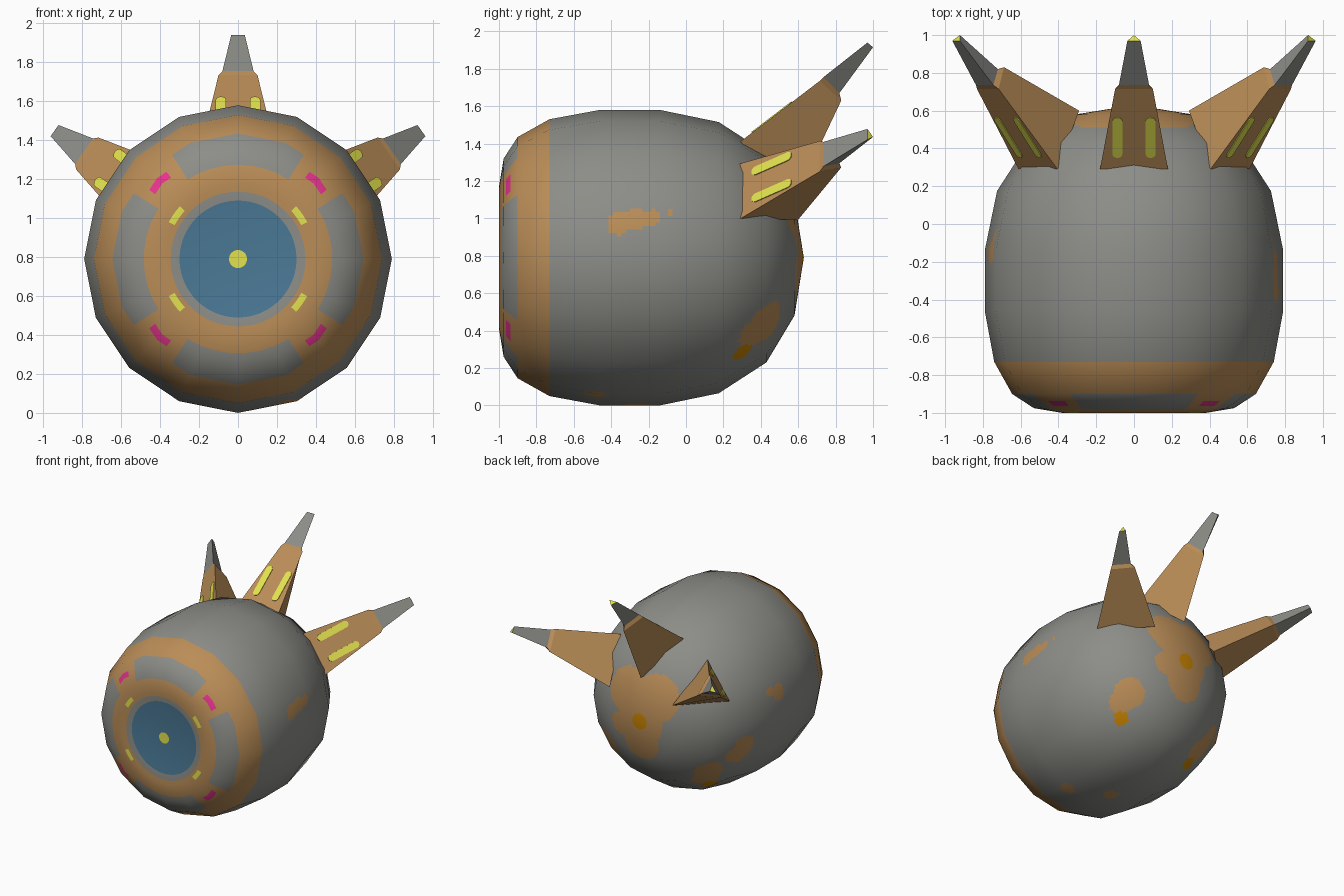
import bpy, bmesh, math
from mathutils import Vector, Matrix

if "Cube" in bpy.data.objects:
    bpy.data.objects.remove(bpy.data.objects["Cube"])

CZ = 0.79                      # height of the body axis
SEG, SUB = 16, 16              # facets around the body, cuts per facet (for painted areas)


def material(name, r, g, b):
    m = bpy.data.materials.new(name)
    m.diffuse_color = [(c / 255) ** 2.2 for c in (r, g, b)] + [1]
    m.use_nodes = True
    m.node_tree.nodes["Principled BSDF"].inputs["Base Color"].default_value = m.diffuse_color
    return m


GREY, TAN, BLUE, YELLOW, PINK, AMBER = range(6)
MATS = [material("hull grey", 140, 140, 135), material("tan", 185, 140, 88),
        material("lens blue", 76, 121, 149), material("light yellow", 226, 226, 80),
        material("pink", 230, 55, 140), material("amber", 198, 130, 5)]


def make_object(name, verts, faces, colours):
    me = bpy.data.meshes.new(name)
    me.from_pydata(verts, [], faces)
    for m in MATS:
        me.materials.append(m)
    for p, c in zip(me.polygons, colours):
        p.material_index = c
    ob = bpy.data.objects.new(name, me)
    bpy.context.collection.objects.link(ob)
    return ob


# ---- body: profile (radius, y) turned about the y axis ----
PROFILE = [Vector(p) for p in [(0, -.985), (.30, -.985), (.38, -1), (.53, -.975), (.645, -.9),
           (.74, -.73), (.79, -.46), (.79, -.14), (.725, .175), (.56, .43), (.31, .58), (0, .63)]]

# rust patches and amber spots: x, y, z, radius
PATCHES = [(.13, .57, 1.0, .19), (-.13, .57, 1.0, .19), (0, .61, .8, .2), (0, .6, .62, .16),
           (.18, .57, .72, .1), (.40, .42, .45, .12), (.46, .38, .36, .10), (-.43, .33, .40, .12),
           (-.38, .30, .30, .11), (-.67, .18, .60, .09), (-.63, .24, .52, .08),
           (.78, -.36, .98, .07), (.78, -.27, 1.0, .07), (.78, -.18, 1.01, .055),
           (.76, -.08, 1.04, .035), (.75, -.01, 1.04, .03), (-.78, -.15, .95, .07),
           (-.77, -.06, .98, .05), (.26, -.48, .06, .06), (0, -.26, .0, .06)]
SPOTS = [(0, .63, .79, .065), (.39, .31, .27, .06), (-.37, .21, .20, .06)]


def inside(p, blobs):
    return any((p - Vector(b[:3])).length < b[3] for b in blobs)


def body_colour(r, y, a, p):
    """a = angle from the top, p = face centre"""
    if y < -.73:
        off = abs((math.degrees(a) + 45) % 90 - 45)           # from nearest axis
        side = math.degrees(math.atan2(abs(math.cos(a)), abs(math.sin(a))))
        if r < .05:
            return YELLOW
        if r < .295:
            return BLUE
        if .37 < r < .40 and abs(side - 35) < 7.5:
            return YELLOW
        if r < .35:
            return GREY
        if .55 < r < .585 and abs(side - 44.5) < 6:
            return PINK
        return GREY if .48 < r < .645 and off < 33 else TAN
    if inside(p, SPOTS):
        return AMBER
    return TAN if inside(p, PATCHES) else GREY


def build_body():
    seg_n = [Vector((b.y - a.y, a.x - b.x)).normalized() for a, b in zip(PROFILE, PROFILE[1:])]
    nrm = [Vector((0, -1))]
    nrm += [(a + b).normalized() for a, b in zip(seg_n, seg_n[1:])] + [Vector((0, 1))]
    rows = []                                              # (profile point, smooth normal)
    for i, (a, b) in enumerate(zip(PROFILE, PROFILE[1:])):
        n = math.ceil((b - a).length / (.012 if a.y < -.74 else .024))
        rows += [(a.lerp(b, k / n), nrm[i].lerp(nrm[i + 1], k / n)) for k in range(n)]
    rows = rows[1:]                                        # poles are added apart
    N, step = SEG * SUB, 2 * math.pi / SEG
    verts, normals, faces, cols = [], [], [], []
    for p, n in rows:
        flat = min(1, max(0, (p.x - .48) / .05))           # round lens, faceted hull
        for j in range(N):
            a = 2 * math.pi * j / N
            k = math.cos(step / 2) / math.cos(a % step - step / 2)
            r = p.x * (1 + (k - 1) * flat)
            verts.append(Vector((r * math.sin(a), p.y, CZ + r * math.cos(a))))
            normals.append(Vector((n.x * math.sin(a), n.y, n.x * math.cos(a))).normalized())
    front, back = len(verts), len(verts) + 1
    verts += [Vector((0, -.985, CZ)), Vector((0, .63, CZ))]
    normals += [Vector((0, -1, 0)), Vector((0, 1, 0))]
    for i in range(len(rows) - 1):
        mid = (rows[i][0] + rows[i + 1][0]) / 2
        for j in range(N):
            q = (j + 1) % N
            f = (i * N + j, i * N + q, (i + 1) * N + q, (i + 1) * N + j)
            faces.append(f)
            centre = sum((verts[v] for v in f), Vector()) / 4
            cols.append(body_colour(mid.x, mid.y, 2 * math.pi * (j + .5) / N, centre))
    last = (len(rows) - 1) * N
    for j in range(N):
        q = (j + 1) % N
        faces += [(front, q, j), (back, last + j, last + q)]
        cols += [YELLOW, AMBER]
    ob = make_object("body", verts, faces, cols)
    ob.data.polygons.foreach_set("use_smooth", [True] * len(faces))
    ob.data.normals_split_custom_set_from_vertices(normals)


# ---- spikes: triangular sections (half width, front y, front r, back y, back r) ----
SECTIONS = [(.18, .29, .62, .60, .355), (.10, .715, .945, .83, .84),
            (.08, .735, .965, .82, .88), (.035, .97, 1.15, 1.0, 1.125)]


def build_spike(name, turn):
    verts, faces, cols = [], [(0, 1, 2)], [TAN]
    for w, fy, fr, by, br in SECTIONS:
        verts += [turn @ Vector(v) for v in ((-w, fy, fr), (w, fy, fr), (0, by, br))]
    for s, col in enumerate((TAN, TAN, GREY)):
        for k in range(3):
            q = (k + 1) % 3
            faces.append((s * 3 + k, s * 3 + q, s * 3 + 3 + q, s * 3 + 3 + k))
            cols.append(col)
    faces.append((9, 10, 11))
    cols.append(YELLOW)
    fix_normals(make_object(name, verts, faces, cols))

    # two rounded light strips on the front face
    w, fy, fr = SECTIONS[0][:3]
    start = Vector((0, fy, fr))
    along = (Vector((0, SECTIONS[1][1], SECTIONS[1][2])) - start).normalized()
    out = Vector((1, 0, 0)).cross(along)
    h, s0, s1 = .027, .105, .32
    outline = []
    for k in range(14):
        a = math.pi * (k % 7) / 6 + (math.pi if k > 6 else 0)
        outline.append((h * math.cos(a), (s1 if k < 7 else s0) + h * math.sin(a)))
    for side, x0 in (("left", -.088), ("right", .088)):
        pts = [turn @ (start + Vector((x0 + x, 0, 0)) + along * t + out * d)
               for d in (-.003, .005) for x, t in outline]
        n = len(outline)
        fs = [tuple(range(n)), tuple(range(n, 2 * n))]
        fs += [(k, (k + 1) % n, n + (k + 1) % n, n + k) for k in range(n)]
        fix_normals(make_object(f"{name}_{side}_light", pts, fs, [YELLOW] * len(fs)))


def fix_normals(ob):
    bm = bmesh.new()
    bm.from_mesh(ob.data)
    bmesh.ops.recalc_face_normals(bm, faces=bm.faces)
    bm.to_mesh(ob.data)
    bm.free()


build_body()
for name, deg in (("top_spike", 0), ("right_spike", 55), ("left_spike", -55)):
    build_spike(name, Matrix.Translation((0, 0, CZ)) @ Matrix.Rotation(math.radians(deg), 4, 'Y'))
